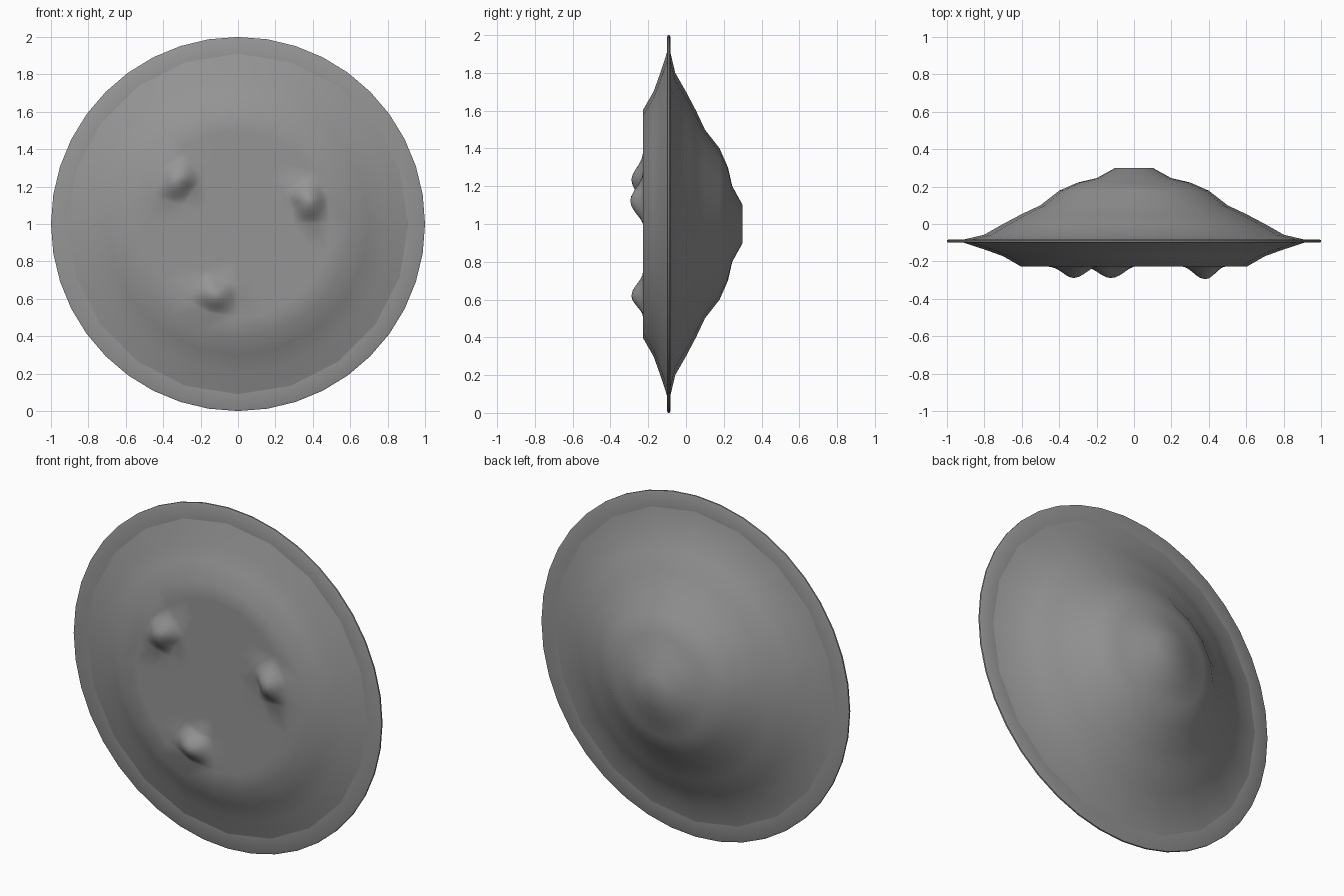
import bpy, bmesh
from math import sin, cos, pi, atan2, hypot, radians

if "Cube" in bpy.data.objects:
    bpy.data.objects.remove(bpy.data.objects["Cube"])

CENTRE_Z = 1.0
STEP = 2 * pi / 20
FLAT_Y = -.227

metal = bpy.data.materials.new("dark_grey_metal")
metal.diffuse_color = (.3, .3, .3, 1)
metal.use_nodes = True
metal.node_tree.nodes["Principled BSDF"].inputs["Base Color"].default_value = metal.diffuse_color


def lathe(bm, profile, segs):
    """Spin (radius, y) points about the y axis; radius 0 becomes a pole."""
    rings = []
    for r, y in profile:
        n = 1 if r == 0 else segs
        rings.append([bm.verts.new((r * cos(2 * pi * i / segs), y,
                                    CENTRE_Z + r * sin(2 * pi * i / segs)))
                      for i in range(n)])
    for a, b in zip(rings, rings[1:]):
        for i in range(segs):
            j = (i + 1) % segs
            quad = [b[i % len(b)], b[j % len(b)], a[j % len(a)], a[i % len(a)]]
            bm.faces.new(list(dict.fromkeys(quad)))
    # profiles run from the back (+y) round to the front, so this faces outward
    for f in bm.faces:
        f.normal_update()


def finish(bm, name, outward, angle=None):
    """outward = sign of y the open shell faces, or 0 for a closed-profile part."""
    bmesh.ops.recalc_face_normals(bm, faces=bm.faces[:])
    if outward and sum(f.normal.y * f.calc_area() for f in bm.faces) * outward < 0:
        bmesh.ops.reverse_faces(bm, faces=bm.faces[:])
    mesh = bpy.data.meshes.new(name)
    bm.to_mesh(mesh)
    bm.free()
    mesh.materials.append(metal)
    ob = bpy.data.objects.new(name, mesh)
    bpy.context.collection.objects.link(ob)
    bpy.ops.object.select_all(action='DESELECT')
    ob.select_set(True)
    bpy.context.view_layer.objects.active = ob
    if angle:
        bpy.ops.object.shade_smooth_by_angle(angle=radians(angle))
    else:
        bpy.ops.object.shade_smooth()


# Domed back shell
bm = bmesh.new()
lathe(bm, [(0, .30), (.1, .30), (.2, .245), (.3, .222), (.4, .178), (.5, .10),
           (.6, .053), (.7, 0), (.8, -.057), (.91, -.083)], 20)
finish(bm, "back_dome", 1)

# Flat-bottomed front shell
bm = bmesh.new()
lathe(bm, [(.91, -.10), (.8, -.136), (.7, -.172)]
      + [(r, FLAT_Y) for r in (.605, .5, .4, .3, .2, .1, 0)], 20)

# Three landing pods: refine the cells around a grid point and swell them
for index, height in ((1, .068), (8, .062), (14, .062)):
    angle = index * STEP
    px, pz = .4 * cos(angle), CENTRE_Z + .4 * sin(angle)
    centre = min(bm.verts, key=lambda v: hypot(v.co.x - px, v.co.z - pz)
                 + abs(v.co.y - FLAT_Y))
    edges = list({e for f in centre.link_faces for e in f.edges})
    bmesh.ops.subdivide_edges(bm, edges=edges, cuts=4, use_grid_fill=True)
    for v in bm.verts:
        if abs(v.co.y - FLAT_Y) > .001:
            continue
        x, z = v.co.x, v.co.z - CENTRE_Z
        a = atan2(z, x) % (2 * pi)
        # radius measured along the 20-sided rings
        r = hypot(x, z) * cos(a % STEP - STEP / 2) / cos(STEP / 2)
        turn = abs((a - angle + pi) % (2 * pi) - pi)
        u, w = min(1, turn / STEP), min(1, abs(r - .4) / .1)
        v.co.y -= height * max(0, cos(u * pi / 2) * cos(w * pi / 2)) ** 1.4
finish(bm, "front_shell_with_pods", -1)

# Thin rim plate around the hull
bm = bmesh.new()
lathe(bm, [(.89, -.083), (.992, -.083), (1, -.087), (1, -.096),
           (.992, -.10), (.89, -.10), (.89, -.083)], 40)
bmesh.ops.remove_doubles(bm, verts=bm.verts[:], dist=.0001)
finish(bm, "outer_rim", 0, 40)
